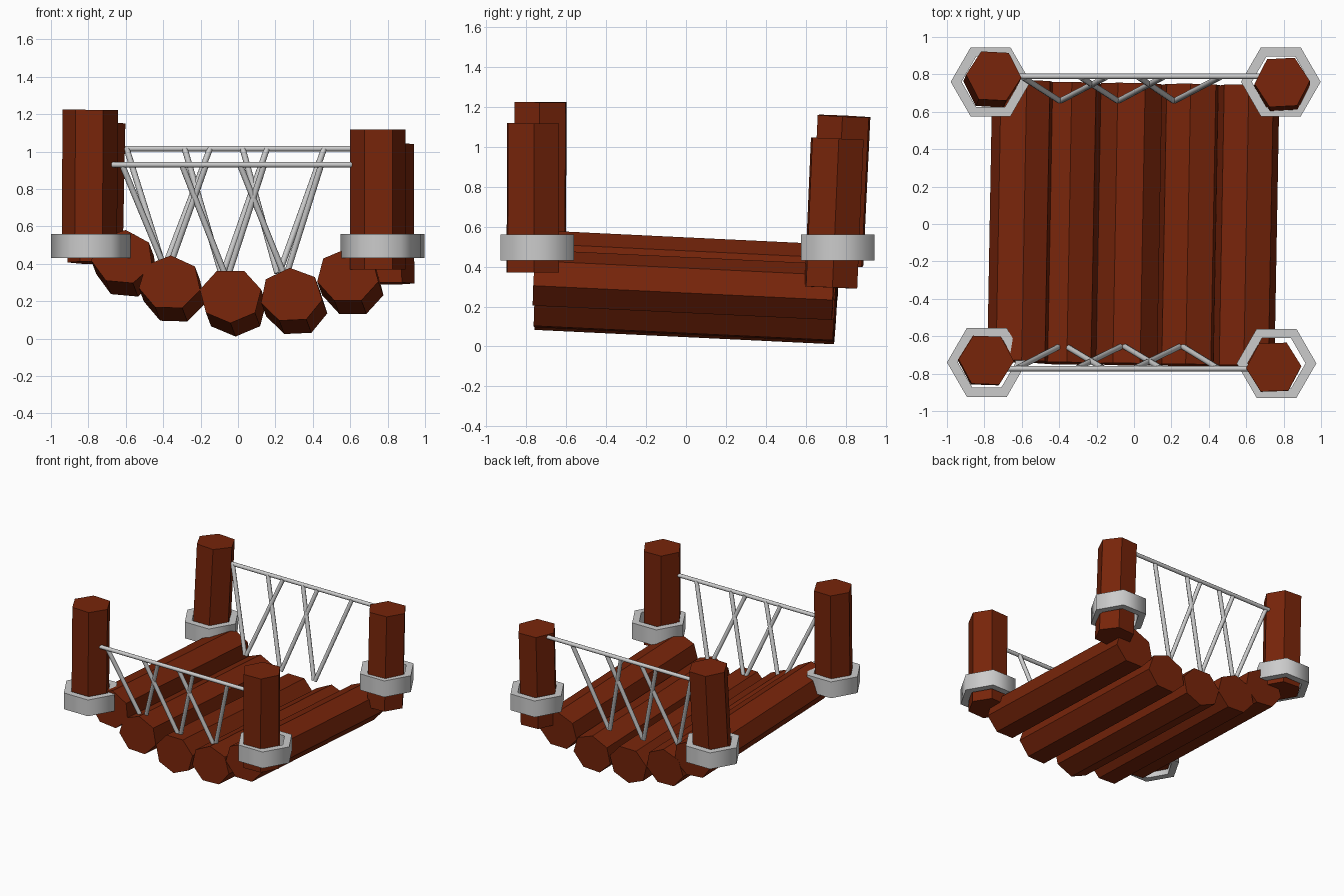
import bpy
import bmesh
from math import radians, cos, sin
from mathutils import Vector

if "Cube" in bpy.data.objects:
    bpy.data.objects.remove(bpy.data.objects["Cube"])

wood = bpy.data.materials.new("red_wood")
wood.diffuse_color = (0.185, 0.018, 0.003, 1)
wood.use_nodes = True
wood.node_tree.nodes["Principled BSDF"].inputs["Base Color"].default_value = wood.diffuse_color


def finish(name, bm, mat=None, smooth=None):
    bmesh.ops.recalc_face_normals(bm, faces=bm.faces[:])
    me = bpy.data.meshes.new(name)
    bm.to_mesh(me)
    bm.free()
    if mat:
        me.materials.append(mat)
    for p in me.polygons:
        p.use_smooth = smooth is not None
    if smooth is not None:
        me.set_sharp_from_angle(angle=radians(smooth))
    ob = bpy.data.objects.new(name, me)
    bpy.context.collection.objects.link(ob)
    return ob


def prism(name, p0, p1, r, n, phase=0, mat=None, smooth=None, r2=None):
    """n-sided bar between two points; r2 is the second radius of an oval bar."""
    p0, p1 = Vector(p0), Vector(p1)
    r2 = r2 or r
    d = (p1 - p0).normalized()
    ref = Vector((1, 0, 0)) if abs(d.x) < 0.9 else Vector((0, 1, 0))
    u = (ref - d * ref.dot(d)).normalized()
    v = d.cross(u)
    if v.z < 0:
        v = -v
    bm = bmesh.new()
    rings = []
    for p in (p0, p1):
        angles = [radians(phase + 360 * i / n) for i in range(n)]
        rings.append([bm.verts.new(p + u * r * cos(a) + v * r2 * sin(a)) for a in angles])
    bm.faces.new(rings[0])
    bm.faces.new(rings[1])
    for i in range(n):
        j = (i + 1) % n
        bm.faces.new((rings[0][i], rings[0][j], rings[1][j], rings[1][i]))
    return finish(name, bm, mat, smooth)


def collar(name, x, y, r_out=0.213, r_in=0.155, z0=0.43, z1=0.56):
    """Open six-sided band around a post."""
    bm = bmesh.new()
    loops = []
    for r, z in ((r_out, z0), (r_out, z1), (r_in, z1), (r_in, z0)):
        loops.append([bm.verts.new((x + r * cos(radians(60 * i)),
                                    y + r * sin(radians(60 * i)), z)) for i in range(6)])
    for k in range(4):
        a, b = loops[k], loops[(k + 1) % 4]
        for i in range(6):
            j = (i + 1) % 6
            bm.faces.new((a[i], a[j], b[j], b[i]))
    return finish(name, bm, None, 65)


# Deck logs: front end centre and rotation, all sloping down to the back
log_dir = Vector((0.018, 1, -0.048)).normalized() * 1.5
logs = [(-0.618, -0.735, 0.435, 84), (-0.365, -0.745, 0.298, 88), (-0.04, -0.75, 0.23, -90),
        (0.285, -0.755, 0.232, 93), (0.587, -0.76, 0.337, 90)]
for i, (x, y, z, ph) in enumerate(logs):
    p = Vector((x, y, z))
    prism(f"deck_log_{i + 1}", p, p + log_dir, 0.168, 7, ph, wood, None, 0.147)

# Corner posts (bottom, top, turn) with their collars
posts = {
    "front_left": ((-0.795, -0.732, 0.47), (-0.79, -0.728, 1.223), 2, (-0.787, -0.74)),
    "front_right": ((0.747, -0.767, 0.37), (0.747, -0.765, 1.117), -2, (0.762, -0.745)),
    "back_left": ((-0.765, 0.755, 0.405), (-0.75, 0.791, 1.153), 3, (-0.767, 0.76)),
    "back_right": ((0.795, 0.725, 0.295), (0.792, 0.757, 1.04), -3, (0.785, 0.76)),
}
for name, (a, b, turn, (cx, cy)) in posts.items():
    prism(name + "_post", a, b, 0.148, 6, turn, wood)
    collar(name + "_collar", cx, cy)

# Hand rails
prism("front_rail", (-0.685, -0.773, 0.93), (0.615, -0.773, 0.93), 0.015, 12, 0, None, 40)
prism("back_rail", (-0.62, 0.79, 1.016), (0.67, 0.79, 1.016), 0.015, 12, 0, None, 40)

# Crossing struts: top-left x, bottom-left x, bottom-right x, top-right x, bottom z
front = [(-0.62, -0.40, -0.36, -0.17, 0.40), (-0.30, -0.07, -0.05, 0.14, 0.345),
         (0.01, 0.245, 0.26, 0.445, 0.345)]
back = [(-0.595, -0.40, -0.39, -0.15, 0.39), (-0.285, -0.09, -0.08, 0.155, 0.35),
        (0.025, 0.21, 0.22, 0.46, 0.35)]
for side, rows, yt, yb, zt in (("front", front, -0.768, -0.655, 0.93),
                               ("back", back, 0.785, 0.66, 1.015)):
    for i, (t0, b0, b1, t1, zb) in enumerate(rows):
        prism(f"{side}_strut_{i + 1}_left", (t0, yt, zt), (b0, yb, zb), 0.016, 8, 0, None, 50)
        prism(f"{side}_strut_{i + 1}_right", (b1, yb, zb), (t1, yt, zt), 0.016, 8, 0, None, 50)
